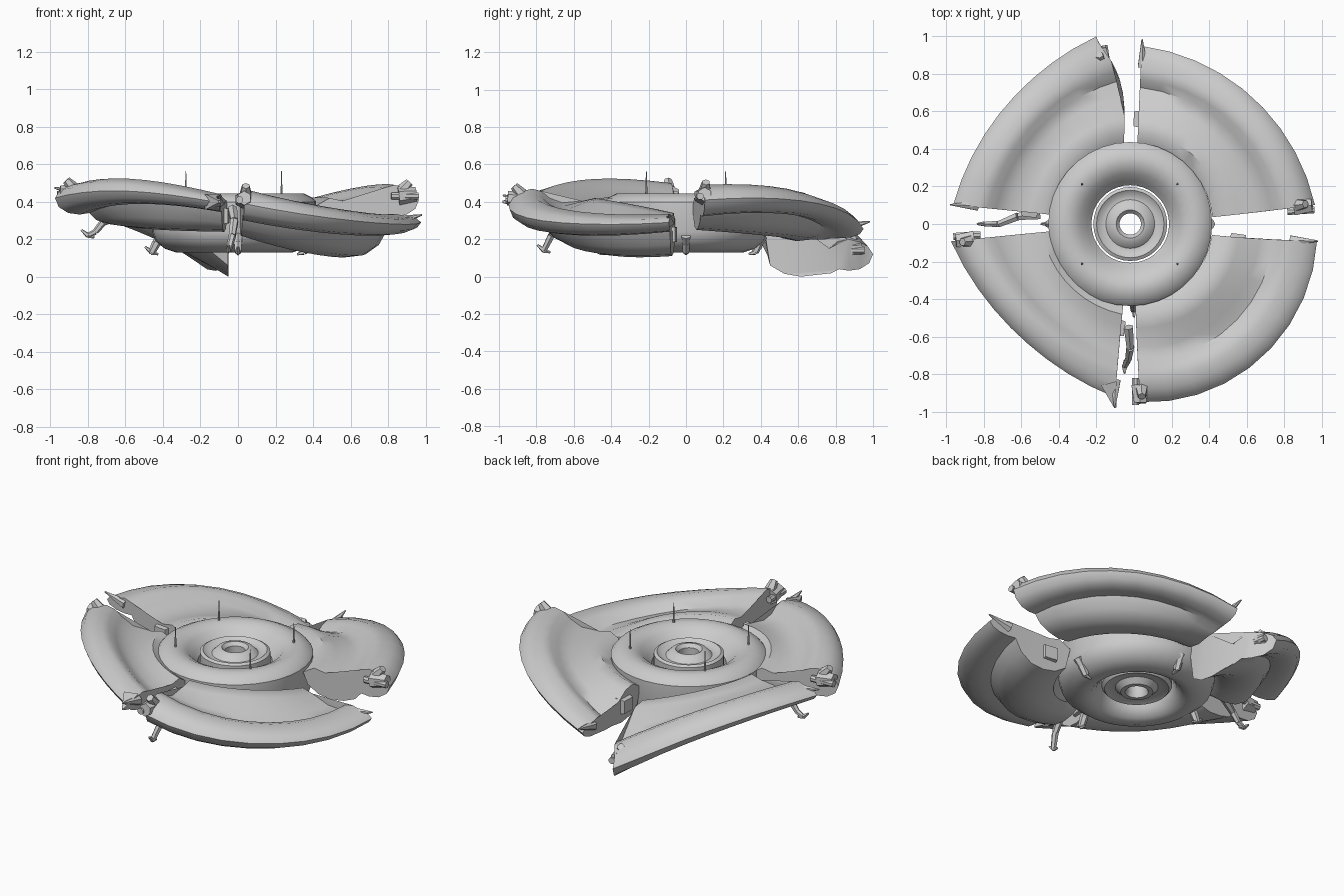
import bpy, bmesh, math
from mathutils import Vector

if "Cube" in bpy.data.objects:
    bpy.data.objects.remove(bpy.data.objects["Cube"])

HUB_X = -0.02


def finish(bm, name, angle=40):
    bmesh.ops.recalc_face_normals(bm, faces=bm.faces)
    me = bpy.data.meshes.new(name)
    bm.to_mesh(me)
    bm.free()
    ob = bpy.data.objects.new(name, me)
    bpy.context.collection.objects.link(ob)
    bpy.ops.object.select_all(action='DESELECT')
    ob.select_set(True)
    bpy.context.view_layer.objects.active = ob
    bpy.ops.object.shade_smooth_by_angle(angle=math.radians(angle))
    return ob


def loft(rings, name, close=False, angle=40):
    """Skin closed cross-sections; cap the ends unless the loft closes on itself."""
    bm = bmesh.new()
    vs = [[bm.verts.new(p) for p in ring] for ring in rings]
    n, m = len(vs), len(vs[0])
    for i in range(n if close else n - 1):
        a, b = vs[i], vs[(i + 1) % n]
        for j in range(m):
            k = (j + 1) % m
            bm.faces.new((a[j], a[k], b[k], b[j]))
    if not close:
        caps = [bm.faces.new(vs[0]), bm.faces.new(vs[-1])]
        bmesh.ops.triangulate(bm, faces=caps)
    return finish(bm, name, angle)


def lathe(profile, name, segs=32):
    rings = []
    for i in range(segs):
        a = 2 * math.pi * i / segs
        rings.append([(HUB_X + r * math.cos(a), r * math.sin(a), z) for r, z in profile])
    return loft(rings, name, True)


def rod(p, q, r1, r2, name, segs=8):
    p, q = Vector(p), Vector(q)
    rot = (q - p).to_track_quat('Z', 'Y')
    rings = []
    for c, r in ((p, r1), (q, r2)):
        rings.append([c + rot @ Vector((r * math.cos(2 * math.pi * (i + .5) / segs),
                                        r * math.sin(2 * math.pi * (i + .5) / segs), 0))
                      for i in range(segs)])
    return loft(rings, name)


def polar(deg, r, z, side=0.0):
    a = math.radians(deg)
    return Vector((r * math.cos(a) - side * math.sin(a), r * math.sin(a) + side * math.cos(a), z))


def quad(v, t):
    return (v[0] * (2 * t - 1) * (t - 1) + v[1] * 4 * t * (1 - t) + v[2] * t * (2 * t - 1))


# Central hub ring and separate see-through core
lathe([(.207, .30), (.207, .35), (.23, .375), (.27, .42), (.32, .445), (.37, .445), (.42, .42),
       (.437, .40), (.437, .24), (.42, .19), (.37, .15), (.31, .13), (.26, .14), (.225, .18),
       (.207, .23)], "hub_ring", 36)
lathe([(.057, .30), (.057, .41), (.075, .43), (.10, .425), (.13, .395), (.155, .395), (.18, .415),
       (.197, .405), (.197, .20), (.18, .18), (.15, .19), (.12, .19), (.09, .16), (.065, .16),
       (.057, .18)], "hub_core")

# Four antennas
for sx in (-1, 1):
    for sy in (-1, 1):
        x, y = HUB_X - .003 + .255 * sx, .212 * sy
        rod((x, y, .42), (x, y, .565), .007, .002, "antenna", 6)


def section(zi, zr, zb, th, R):
    """Wing cross-section: inner collar, dished deck, thick rim, belly bulge."""
    pts = [(.42, zi - .04), (.49, zi), (.56, zi - .015), (.67, (zi + zr) / 2 - .05),
           (.74, zr - .05), (.785, zr - .015), (.84, zr), (.90, zr - .015), (.945, zr - .25 * th),
           (.97, zr - .5 * th), (.95, zr - .8 * th), (.90, zr - th), (.84, zr - 1.05 * th),
           (.79, zr - th), (.75, zb * .55 + (zr - th) * .45), (.68, zb + .01), (.60, zb),
           (.52, zb + .015), (.45, zb + .06)]
    return [(.42 + (r - .42) * (R - .42) / .55, z) for r, z in pts]


# Quarter wings: angles (inner, outer) at gun end and tip end, then gun/mid/tip values
WINGS = {
    "front_right": ((-89, -88), (-8, -5.3), (.42, .40, .34), (.47, .355, .335), (.22, .12, .11), (.95, .985, .98)),
    "back_right": ((5, 6), (87.6, 87.5), (.42, .42, .39), (.49, .46, .30), (.25, .22, .19), (.97, .925, .95)),
    "back_left": ((97.6, 101), (173.6, 174), (.31, .39, .42), (.20, .43, .48), (.0, .20, .28), (1.02, .93, .97)),
    "front_left": ((185, 185.4), (262.4, 264), (.42, .43, .41), (.50, .52, .44), (.27, .25, .24), (.98, .855, .93)),
}
STEPS = 9
for name, (g, tp, zi, zr, zb, R) in WINGS.items():
    flare = 4.5 if name == "back_left" else 0
    rings = []
    for i in range(STEPS + 1):
        t = i / STEPS
        prof = section(quad(zi, t), quad(zr, t), quad(zb, t), .16 - .07 * t, quad(R, t))
        ring = []
        for r, z in prof:
            u = (r - .42) / .55
            a0 = g[0] + (g[1] - g[0]) * u - flare * 4 * u * max(0, 1 - u)
            a1 = tp[0] + (tp[1] - tp[0]) * u
            ring.append(polar(a0 + (a1 - a0) * t, r, z))
        rings.append(ring)
    loft(rings, name + "_wing", angle=45)

    # Gun cluster on the rim at the gun end
    a, z = g[1], zr[0] - .06
    rod(polar(a, .86, z), polar(a, .955, z + .01), .05, .038, name + "_gun_body", 6)
    rod(polar(a, .88, z + .03, .01), polar(a, .92, z + .075, .01), .035, .022, name + "_gun_mount", 6)
    rod(polar(a, .82, z, -.02), polar(a, .965, z, -.025), .02, .02, name + "_gun_barrel", 8)

    # Spike at the pointed rim end
    rod(polar(tp[1], .84, zr[2] - .04, -.01), polar(tp[1], .985, zr[2] - .005), .03, .004, name + "_tip_spike", 6)

    # Square hinge block and socket on the inner end face
    zc = (zi[2] + zb[2]) / 2
    rod(polar(tp[0], .56, zc, -.03), polar(tp[0], .56, zc, .025), .07, .055, name + "_hinge_block", 4)

# Torn outer corner of the front left wing
rod(polar(261, .86, .40), polar(264.2, .985, .40), .06, .008, "front_left_corner", 4)


def arm(deg, path, name):
    pts = [polar(deg, r, z, s) for r, z, s in path]
    for i in range(len(pts) - 1):
        rod(pts[i], pts[i + 1], .028 - .004 * i, .022 - .003 * i, name + "_segment", 6)
    end = pts[-1]
    for s in (-1, 1):
        d = polar(deg, .035 * s, .02 * s + .01)
        rod(end, end + d, .014, .006, name + "_claw", 5)


# Extended arms in the left and front gaps
arm(180, [(.50, .33, -.05), (.62, .33, -.04), (.72, .29, 0), (.76, .24, 0), (.80, .22, 0)], "left_arm")
arm(270, [(.55, .36, -.03), (.66, .30, -.02), (.72, .22, -.03), (.76, .14, -.05)], "front_arm")
# Small folded claws under the hub edge on all four sides
for deg, r in ((0, .35), (90, .37), (180, .46), (270, .46)):
    arm(deg, [(.41, .22, 0), ((.41 + r) / 2, .18, 0), (r, .13, 0)], "folded_arm")
